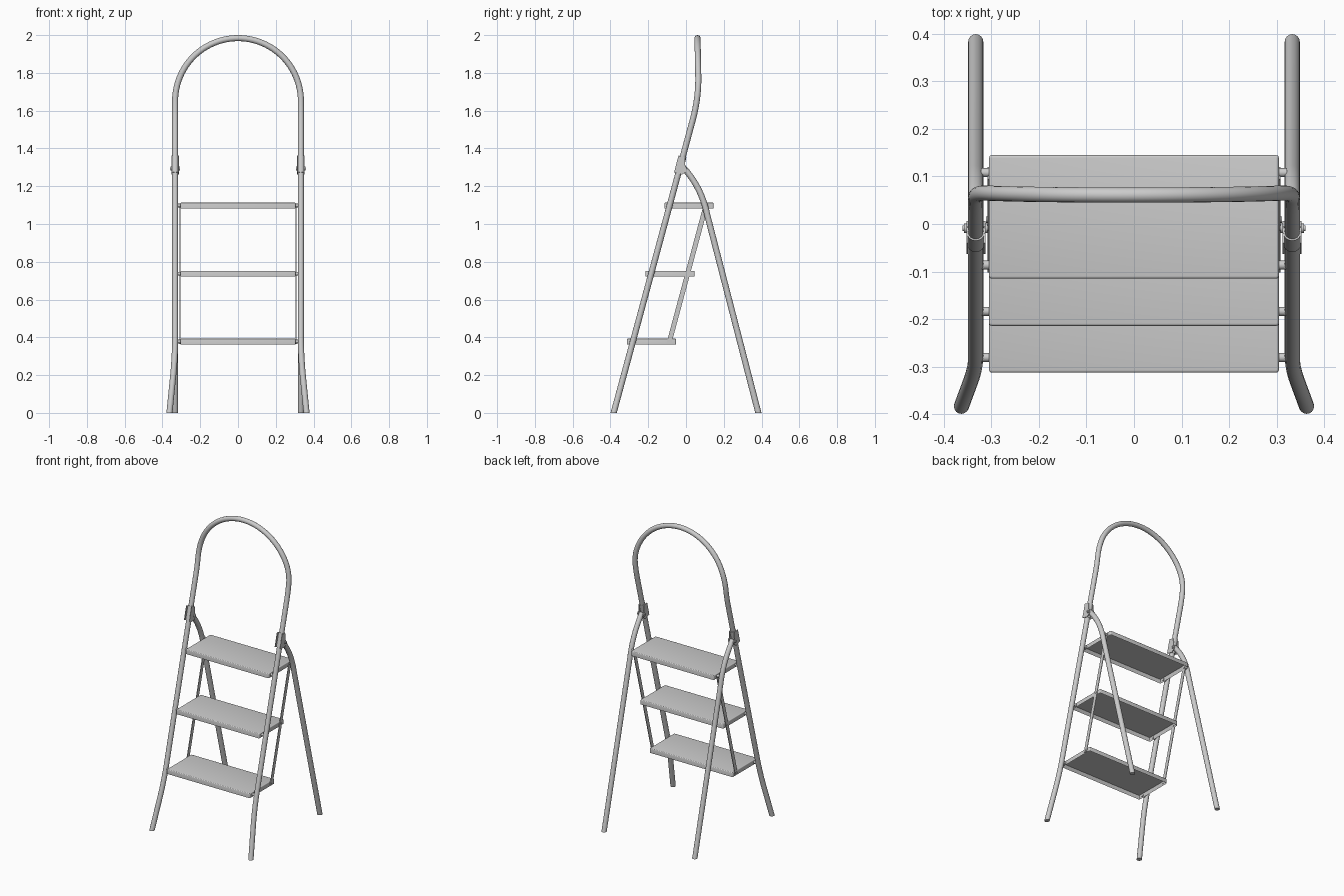
import bpy, bmesh, math
from mathutils import Vector

if "Cube" in bpy.data.objects:
    bpy.data.objects.remove(bpy.data.objects["Cube"])

R = 0.016        # tube radius
LX = 0.333       # leg x
SLOPE = 0.27     # lean of the front legs


def finish(name, bm, smooth=True):
    bmesh.ops.recalc_face_normals(bm, faces=bm.faces)
    me = bpy.data.meshes.new(name)
    bm.to_mesh(me)
    bm.free()
    ob = bpy.data.objects.new(name, me)
    bpy.context.collection.objects.link(ob)
    if smooth:
        bpy.ops.object.select_all(action='DESELECT')
        ob.select_set(True)
        bpy.context.view_layer.objects.active = ob
        bpy.ops.object.shade_smooth_by_angle(angle=math.radians(35))
    return ob


def tube(name, pts, r=R):
    # round tube along a path, trimmed flat at the ground
    cu = bpy.data.curves.new(name, 'CURVE')
    cu.dimensions = '3D'
    cu.bevel_depth = r
    cu.bevel_resolution = 6
    cu.use_fill_caps = True
    sp = cu.splines.new('POLY')
    sp.points.add(len(pts) - 1)
    for p, c in zip(sp.points, pts):
        p.co = (*c, 1)
    tmp = bpy.data.objects.new(name + "_path", cu)
    bpy.context.collection.objects.link(tmp)
    dg = bpy.context.evaluated_depsgraph_get()
    me = bpy.data.meshes.new_from_object(tmp.evaluated_get(dg))
    bm = bmesh.new()
    bm.from_mesh(me)
    bpy.data.objects.remove(tmp)
    bmesh.ops.remove_doubles(bm, verts=bm.verts, dist=1e-5)
    cut = bmesh.ops.bisect_plane(bm, geom=bm.verts[:] + bm.edges[:] + bm.faces[:],
                                 plane_co=(0, 0, 0), plane_no=(0, 0, -1), clear_outer=True)
    edges = [e for e in cut['geom_cut'] if isinstance(e, bmesh.types.BMEdge)]
    if edges:
        bmesh.ops.holes_fill(bm, edges=edges)
    return finish(name, bm)


def prism(name, yz, x0, x1):
    # flat plate: outline in the side plane, extruded along x
    bm = bmesh.new()
    f = bm.faces.new([bm.verts.new((x0, y, z)) for y, z in yz])
    ext = bmesh.ops.extrude_face_region(bm, geom=[f])
    bmesh.ops.translate(bm, vec=(x1 - x0, 0, 0),
                        verts=[v for v in ext['geom'] if isinstance(v, bmesh.types.BMVert)])
    return finish(name, bm, False)


def pin(name, x0, x1, y, z, r):
    return tube(name, [(x0, y, z), (x1, y, z)], r)


def leg_y(z):
    # straight lean, easing to vertical near the handle
    a, L = 1.55, 0.22
    base = -0.383 + SLOPE * min(z, a)
    t = min(max(z - a, 0), L)
    return base + SLOPE * t - SLOPE * t * t / (2 * L) - 0.02 * max(z - 1.77, 0)


def leg_x(z):
    # feet splay outwards
    if z < 0.2:
        return LX + 0.03 - 0.1 * z
    t = min(z - 0.2, 0.2)
    return LX + 0.01 - 0.1 * t + 0.25 * t * t


# front frame: both legs and handle arch in one bent tube
zs = [-0.03, 0.1, 0.2] + [0.2 + 0.025 * i for i in range(1, 9)] + [1.0, 1.5, 1.55, 1.58, 1.61, 1.64]
side = [(leg_x(z), leg_y(z), z) for z in zs]
arch = []
for i in range(49):
    a = math.pi * i / 48
    z = 1.651 + LX * math.sin(a)
    arch.append((LX * math.cos(a), leg_y(z), z))
tube("front_frame", side + arch + [(-x, y, z) for x, y, z in reversed(side)])

# step trays, open underneath
SW, SD, TH = 0.305, 0.26, 0.03
steps = [(-0.313, 0.378), (-0.2145, 0.737), (-0.115, 1.098)]
for i, (y0, zc) in enumerate(steps):
    bm = bmesh.new()
    bmesh.ops.create_cube(bm, size=1)
    for v in bm.verts:
        v.co = (v.co.x * 2 * SW, v.co.y * SD + y0 + SD / 2, v.co.z * TH + zc)
    vert = [e for e in bm.edges if abs(e.verts[0].co.z - e.verts[1].co.z) > 0.01]
    bmesh.ops.bevel(bm, geom=vert, offset=0.006, segments=3, affect='EDGES', profile=0.5)
    top = [e for e in bm.edges if all(v.co.z > zc for v in e.verts)]
    bmesh.ops.bevel(bm, geom=top, offset=0.005, segments=3, affect='EDGES', profile=0.5)
    bm.normal_update()
    low = [f for f in bm.faces if f.normal.z < -0.9]
    bmesh.ops.inset_region(bm, faces=low, thickness=0.006)
    bmesh.ops.translate(bm, vec=(0, 0, TH - 0.006), verts=list({v for f in low for v in f.verts}))
    finish(f"step_{i + 1}", bm)

# rear leg path: straight leg, bend, short run up to the hinge
rear = [(0.391, -0.03), (0.383, 0), (0.112, 1.05)]
p0, p1, p2 = Vector((0.112, 1.05)), Vector((0.085, 1.18)), Vector((0.005, 1.277))
for i in range(1, 13):
    t = i / 12
    rear.append(tuple(p0 * (1 - t) ** 2 + p1 * 2 * t * (1 - t) + p2 * t * t))
rear.append((-0.014, 1.299))

for s, n in ((1, "right"), (-1, "left")):
    tube(f"rear_leg_{n}", [(s * LX, y, z) for y, z in rear])

    # hinge: sleeve on the front leg with cheek plates and a bolt
    tube(f"hinge_sleeve_{n}", [(s * LX, leg_y(z), z) for z in (1.27, 1.358)], 0.0195)
    for k, off in (("inner", -0.02), ("outer", 0.016)):
        prism(f"hinge_plate_{k}_{n}",
              [(-0.04, 1.362), (-0.006, 1.352), (-0.004, 1.31), (0.006, 1.29), (-0.004, 1.272),
               (-0.022, 1.262), (-0.063, 1.274)], s * (LX + off), s * (LX + off + 0.004))
    pin(f"hinge_bolt_{n}", s * 0.306, s * 0.361, -0.009, 1.294, 0.006)
    pin(f"hinge_bolt_head_{n}", s * 0.352, s * 0.358, -0.009, 1.294, 0.01)
    pin(f"hinge_nut_{n}", s * 0.308, s * 0.314, -0.009, 1.294, 0.01)

    # folding link bar along the rear of the steps
    ya, za, yb, zb = -0.09, 0.372, 0.107, 1.106
    h = 0.0125
    prism(f"link_bar_{n}", [(ya - h, za), (ya + h, za - 0.006), (yb + h, zb - 0.006), (yb - h, zb)],
          s * 0.3045, s * 0.3085)

    # pivot pins of the steps
    for i, (y0, zc) in enumerate(steps):
        pin(f"step_pin_{i + 1}_{n}", s * 0.298, s * 0.322, leg_y(zc), zc, 0.0095)
    pin(f"rear_pin_{n}", s * 0.298, s * 0.322, 0.108, 1.098, 0.0095)
    for i, (y, z) in enumerate(((-0.088, 0.38), (0.009, 0.738))):
        pin(f"link_rivet_{i + 1}_{n}", s * 0.3, s * 0.311, y, z, 0.007)
